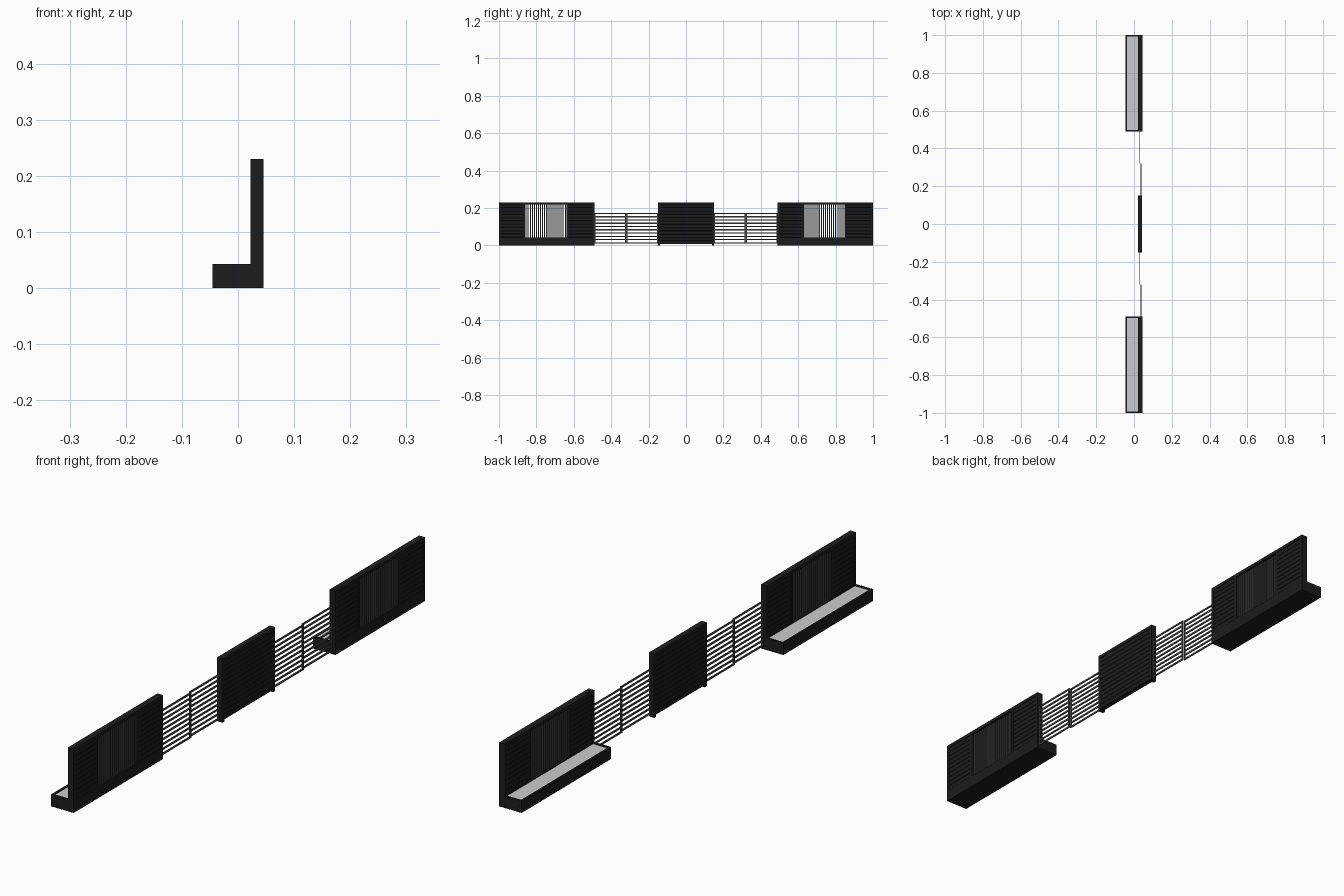
import bpy, bmesh

if "Cube" in bpy.data.objects:
    bpy.data.objects.remove(bpy.data.objects["Cube"])

black = bpy.data.materials.new("black_wood")
black.diffuse_color = (0.012, 0.012, 0.012, 1)
black.use_nodes = True
black.node_tree.nodes["Principled BSDF"].inputs["Base Color"].default_value = black.diffuse_color
metal = bpy.data.materials.new("dark_metal")
metal.diffuse_color = (0.07, 0.07, 0.07, 1)
metal.use_nodes = True
metal.node_tree.nodes["Principled BSDF"].inputs["Base Color"].default_value = metal.diffuse_color


def add_box(bm, x0, x1, y0, y1, z0, z1):
    v = [bm.verts.new((x, y, z)) for x in (x0, x1) for y in (y0, y1) for z in (z0, z1)]
    for f in ((0, 1, 3, 2), (4, 6, 7, 5), (0, 4, 5, 1), (2, 3, 7, 6), (0, 2, 6, 4), (1, 5, 7, 3)):
        bm.faces.new([v[i] for i in f])


def finish(bm, name, mat=None):
    bmesh.ops.recalc_face_normals(bm, faces=bm.faces)
    me = bpy.data.meshes.new(name)
    bm.to_mesh(me)
    bm.free()
    ob = bpy.data.objects.new(name, me)
    bpy.context.collection.objects.link(ob)
    if mat:
        me.materials.append(mat)
    return ob


def boxes(name, items, mat=None):
    bm = bmesh.new()
    for b in items:
        add_box(bm, *b)
    return finish(bm, name, mat)


def boards(name, x0, x1, y0, y1, z0, z1, n):
    """Horizontal boarding: grooved profile extruded along y."""
    g, h = 0.0015, (z1 - z0) / n
    right, left = [], []
    for i in range(n):
        a, b = z0 + i * h, z0 + (i + 1) * h
        right += [(x1 - g, a), (x1, a + g), (x1, b - g)]
        left += [(x0 + g, a), (x0, a + g), (x0, b - g)]
    right.append((x1 - g, z1))
    left.append((x0 + g, z1))
    profile = right + left[::-1]
    bm = bmesh.new()
    face = bm.faces.new([bm.verts.new((x, y0, z)) for x, z in profile])
    ext = bmesh.ops.extrude_face_region(bm, geom=[face])
    moved = [v for v in ext["geom"] if isinstance(v, bmesh.types.BMVert)]
    bmesh.ops.translate(bm, verts=moved, vec=(0, y1 - y0, 0))
    return finish(bm, name, black)


H, P = 0.23, 0.012          # screen height, post width
X0, X1 = 0.022, 0.045       # screen depth


def planter_screen(y0, tag):
    y1, w0, w1 = y0 + 0.51, y0 + 0.14, y0 + 0.36
    # frame posts, top rail and window sill
    boxes("screen_frame_" + tag, [
        (X0, X1, y0, y0 + P, 0, H), (X0, X1, y1 - P, y1, 0, H),
        (X0, X1, w0 - P, w0, 0.043, 0.218), (X0, X1, w1, w1 + P, 0.043, 0.218),
        (X0, X1, y0 + P, y1 - P, 0.218, H),
        (X0, X1, y0 + P, y1 - P, 0, 0.043)], black)
    # boarding on both sides of the window
    boards("screen_boards_low_" + tag, X0 + .001, X1 - .001, y0 + P, w0 - P, 0.043, 0.218, 10)
    boards("screen_boards_high_" + tag, X0 + .001, X1 - .001, w1 + P, y1 - P, 0.043, 0.218, 10)
    # upright slats in the window
    n = 20
    s = (w1 - w0) / n
    boxes("window_slats_" + tag, [
        (0.030, 0.037, w0 + (i + .25) * s, w0 + (i + .75) * s, 0.043, 0.218)
        for i in range(n)], metal)
    # planter trough walls and its filling
    t = 0.007
    boxes("planter_" + tag, [
        (-0.045, X0, y0, y0 + t, 0, 0.043), (-0.045, X0, y1 - t, y1, 0, 0.043),
        (-0.045, -0.045 + t, y0 + t, y1 - t, 0, 0.043),
        (-0.045 + t, X0, y0 + t, y1 - t, 0, 0.004)], black)
    boxes("planter_soil_" + tag, [(-0.045 + t, X0, y0 + t, y1 - t, 0.004, 0.039)])


def railing(y0, tag):
    # two staggered bar panels, each with end stiles
    L = 0.17
    for k, x in enumerate((0.037, 0.031)):
        a, b = y0 + k * L, y0 + (k + 1) * L
        items = [(x - .002, x + .002, a, b, 0.013 + i * 0.0175 - .003, 0.013 + i * 0.0175 + .003)
                 for i in range(10)]
        items += [(x - .002, x + .002, y, y + 0.006, 0.010, 0.174) for y in (a, b - 0.006)]
        boxes(f"railing_{tag}_{k}", items, metal)


planter_screen(-1.0, "front")
planter_screen(0.49, "back")
railing(-0.49, "front")
railing(0.15, "back")

# middle screen: posts, boarding and top rail
boxes("middle_frame", [(X0, 0.043, -0.15, -0.15 + P, 0, H), (X0, 0.043, 0.15 - P, 0.15, 0, H),
                       (X0, 0.043, -0.15 + P, 0.15 - P, 0.218, H)], black)
boards("middle_boards", X0 + .001, 0.042, -0.15 + P, 0.15 - P, 0.006, 0.218, 12)
